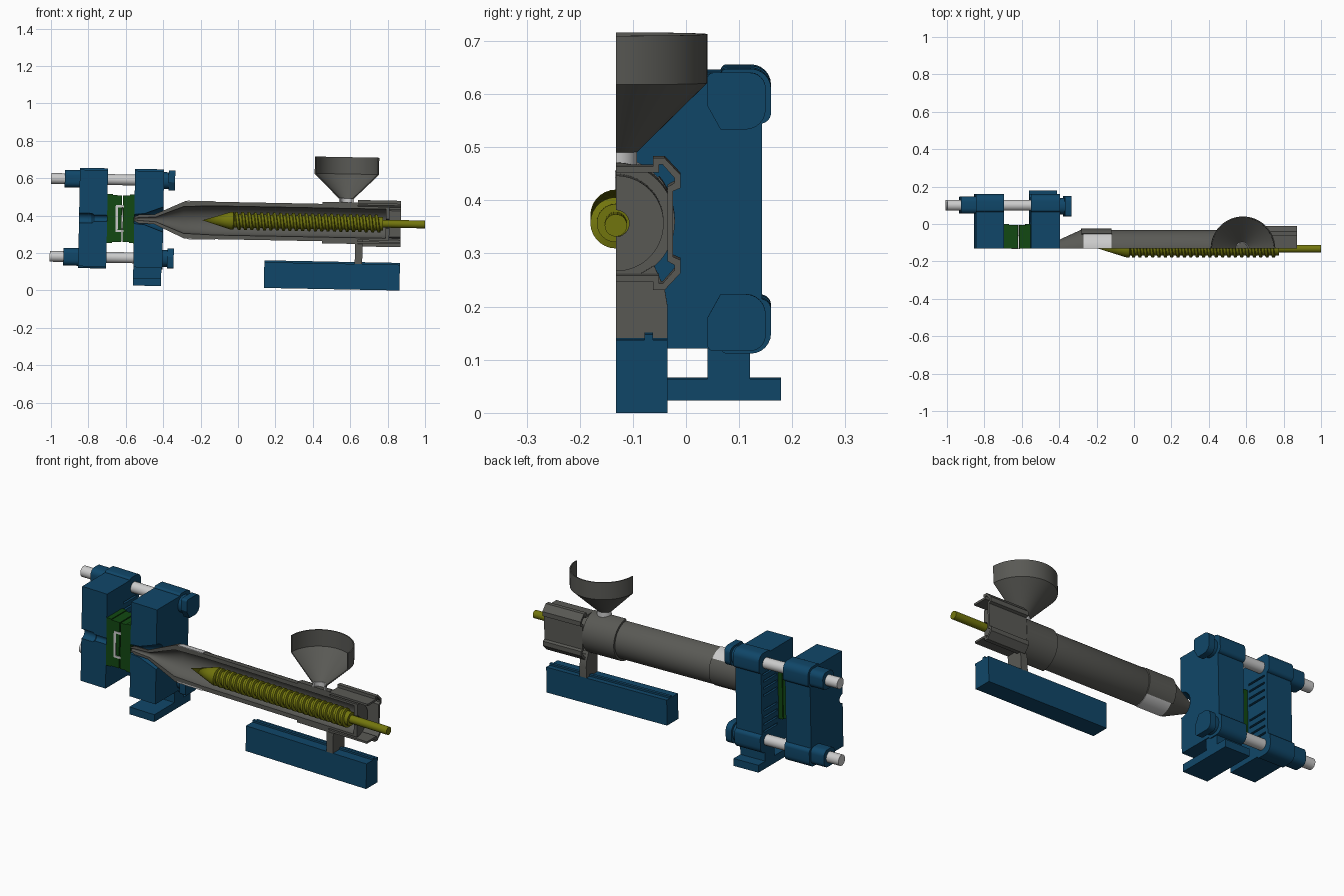
import bpy, bmesh
from math import sin, cos, pi

if "Cube" in bpy.data.objects:
    bpy.data.objects.remove(bpy.data.objects["Cube"])

CUT, AX = -0.132, 0.372          # section plane (y) and machine axis height (z)
TILT = 0.019                     # whole machine leans slightly towards +x


def mat(name, col):
    m = bpy.data.materials.new(name)
    m.diffuse_color = (*col, 1)
    m.use_nodes = True
    m.node_tree.nodes["Principled BSDF"].inputs["Base Color"].default_value = m.diffuse_color
    return m


BLUE = mat("blue_paint", (0.005, 0.062, 0.14))
STEEL = mat("dark_steel", (0.1, 0.1, 0.09))
GOLD = mat("screw_yellow", (0.17, 0.18, 0.004))
GREEN = mat("mould_green", (0.006, 0.065, 0.006))


def make(name, verts, faces, m=None):
    me = bpy.data.meshes.new(name)
    me.from_pydata(verts, [], faces)
    bm = bmesh.new()
    bm.from_mesh(me)
    bmesh.ops.remove_doubles(bm, verts=bm.verts, dist=1e-5)
    bmesh.ops.recalc_face_normals(bm, faces=bm.faces)
    bm.to_mesh(me)
    bm.free()
    ob = bpy.data.objects.new(name, me)
    bpy.context.collection.objects.link(ob)
    if m:
        me.materials.append(m)
    return ob


def lathe(name, prof, m=None, a0=-pi / 2, a1=pi / 2, segs=32, axis="X", cx=0, cy=CUT, cz=AX):
    """Revolve a closed (position, radius) profile; angles measured from +y."""
    full = abs(a1 - a0 - 2 * pi) < 1e-4
    n, verts, faces = len(prof), [], []
    for i in range(segs + 1):
        t = a0 + (a1 - a0) * i / segs
        for p, r in prof:
            if axis == "X":
                verts.append((p, cy + r * cos(t), cz + r * sin(t)))
            else:
                verts.append((cx + r * sin(t), cy + r * cos(t), p))
    for i in range(segs):
        for j in range(n):
            k = (j + 1) % n
            if prof[j][1] == 0 and prof[k][1] == 0:
                continue
            q = [i * n + j, i * n + k, (i + 1) * n + k, (i + 1) * n + j]
            if prof[j][1] == 0:
                q = q[:3]
            elif prof[k][1] == 0:
                q = [q[0], q[1], q[3]]
            faces.append(q)
    if not full:
        faces += [list(range(n)), [segs * n + j for j in range(n)]]
    return make(name, verts, faces, m)


def prism(name, pts, x0, x1, m=None):
    """Extrude a (y, z) outline along x."""
    n = len(pts)
    verts = [(x, y, z) for x in (x0, x1) for y, z in pts]
    faces = [list(range(n)), list(range(n, 2 * n))]
    faces += [[i, (i + 1) % n, n + (i + 1) % n, n + i] for i in range(n)]
    return make(name, verts, faces, m)


def rounded(y0, y1, z0, z1, radii, steps=6):
    """Rectangle with rounded corners: bottom-left, bottom-right, top-right, top-left."""
    out = []
    corners = [(y0, z0, 1, 1, pi), (y1, z0, -1, 1, 1.5 * pi), (y1, z1, -1, -1, 0), (y0, z1, 1, -1, pi / 2)]
    for (y, z, sy, sz, a), r in zip(corners, radii):
        for s in range(steps + 1 if r else 1):
            t = a + pi / 2 * s / steps
            out.append((y + sy * r + r * cos(t), z + sz * r + r * sin(t)))
    return out


def box(name, x0, x1, y0, y1, z0, z1, m=None):
    return prism(name, rounded(y0, y1, z0, z1, (0, 0, 0, 0)), x0, x1, m)


def cut(ob, cutter):
    cutter.hide_render = True
    md = ob.modifiers.new("cut", "BOOLEAN")
    md.object, md.operation, md.solver = cutter, "DIFFERENCE", "EXACT"
    bpy.context.view_layer.objects.active = ob
    bpy.ops.object.modifier_apply(modifier="cut")
    bpy.data.objects.remove(cutter)


def flip(pts, s):
    return [(y, AX + s * (z - AX)) for y, z in pts]


# platens with corner blocks, mounting slots and centre bores
RY, RZ = 0.10, 0.208
for name, x0, x1, face in (("moving_platen", -0.85, -0.70, -0.70), ("fixed_platen", -0.555, -0.40, -0.555)):
    body = box(name, x0, x1, CUT, 0.143, AX - 0.258, AX + 0.258, BLUE)
    for s in (-1, 1):
        for k in range(4):
            z = AX + s * (0.04 + 0.038 * k)
            cut(body, box("slot_cutter", face - 0.012, face + 0.012, 0.01, 0.125, z - 0.005, z + 0.005))
        prism(name + "_corner", flip(rounded(0.065, 0.16, AX + 0.165, AX + 0.268, (0, 0.02, 0.038, 0.012)), s),
              x0, x1, BLUE)
    if face == -0.70:
        prof = [(-0.9, 0), (-0.9, 0.026), (-0.78, 0.026), (-0.77, 0.017), (-0.65, 0.017), (-0.65, 0)]
    else:
        prof = [(-0.6, 0), (-0.6, 0.014), (-0.545, 0.026), (-0.5, 0.03), (-0.38, 0.075), (-0.38, 0)]
    cut(body, lathe("bore_cutter", prof, a0=-pi, a1=pi))

# foot under the fixed platen
box("platen_foot", -0.555, -0.405, CUT, 0.179, 0.016, 0.056, BLUE)
box("platen_leg", -0.555, -0.405, 0.04, 0.12, 0.05, 0.12, BLUE)

# tie bars with end caps
for s, tag in ((1, "upper"), (-1, "lower")):
    z = AX + s * RZ
    lathe(tag + "_tie_bar", [(-1.003, 0), (-1.003, 0.029), (-0.345, 0.029), (-0.345, 0)],
          a0=-pi, a1=pi, cy=RY, cz=z)
    prism(tag + "_left_cap", flip(rounded(0.055, 0.147, AX + RZ - 0.046, AX + RZ + 0.048, (0.03, 0.03, 0.03, 0.03)), s),
          -0.93, -0.85, BLUE)
    cap = [(0.065, AX + 0.155)] + rounded(0.04, 0.15, AX + 0.155, AX + 0.262, (0, 0.038, 0.03, 0.012))[1:] \
        + [(0.04, AX + 0.2)]
    prism(tag + "_right_cap", flip(cap, s), -0.375, -0.34, BLUE)
    prism(tag + "_right_collar", flip(rounded(0.05, 0.14, AX + RZ - 0.045, AX + RZ + 0.045, (0.04,) * 4), s),
          -0.40, -0.375, BLUE)

# mould halves, and the moulded cup between them
for name, x0, x1, h, y1 in (("moving_clamp_plate", -0.70, -0.672, 0.13, 0.0), ("moving_mould", -0.672, -0.622, 0.125, -0.006),
                            ("fixed_mould", -0.616, -0.58, 0.125, -0.006), ("fixed_clamp_plate", -0.58, -0.555, 0.13, 0.0)):
    box(name, x0, x1, CUT, y1, AX - h, AX + h, GREEN)
lathe("moulded_cup", [(-0.655, 0), (-0.655, 0.072), (-0.612, 0.072), (-0.612, 0.06), (-0.642, 0.06), (-0.642, 0)],
      cy=CUT - 0.002)

# sectioned barrel with nozzle, feed collar and end wall
lathe("barrel", [(-0.555, 0.012), (-0.53, 0.023), (-0.45, 0.025), (-0.285, 0.1), (0.45, 0.1), (0.45, 0.111),
                 (0.64, 0.111), (0.64, 0.09), (0.81, 0.09), (0.81, 0.025), (0.79, 0.025), (0.79, 0.078),
                 (-0.12, 0.078), (-0.29, 0.072), (-0.44, 0.013), (-0.55, 0.006)], STEEL, segs=40)

# heater band and its side cover
lathe("heater_band", [(-0.272, 0.095), (-0.272, 0.103), (-0.122, 0.103), (-0.122, 0.095)])
lathe("heater_cover", [(-0.282, 0.095), (-0.282, 0.107), (-0.12, 0.107), (-0.12, 0.095)], STEEL, -0.7, 0.7, 16)

# rear drive housing, a thin faceted shell
half = [(0, 0.108), (0.07, 0.108), (0.07, 0.124), (0.092, 0.124), (0.122, 0.092), (0.122, 0.068), (0.108, 0.062)]
inner = [(0, 0.097), (0.081, 0.097), (0.081, 0.112), (0.088, 0.112), (0.110, 0.087), (0.110, 0.077), (0.097, 0.07)]
outline = half + [(d, -z) for d, z in half[::-1]]
shell = outline + [(d, -z) for d, z in inner] + inner[::-1]
verts = [(x, CUT + d, AX + z) for x in (0.64, 0.87) for d, z in shell]
k, n = len(outline), len(shell)
faces = [[i, (i + 1) % n, n + (i + 1) % n, n + i] for i in range(n)]
for o in (0, n):
    faces += [[o + i, o + i + 1, o + n - 2 - i, o + n - 1 - i] for i in range(k - 1)]
make("drive_housing", verts, faces, STEEL)

# hopper (half shell) and its neck
lathe("hopper", [(0.502, 0.04), (0.632, 0.172), (0.724, 0.172), (0.724, 0.166), (0.634, 0.166), (0.502, 0.033)],
      STEEL, axis="Z", cx=0.577, segs=40)
lathe("hopper_neck", [(0.465, 0.04), (0.504, 0.04), (0.504, 0.03), (0.465, 0.03)], axis="Z", cx=0.577)

# machine base with guide rail, and the barrel pedestal
box("machine_base", 0.145, 0.87, CUT, -0.035, 0.0165, 0.154, BLUE)
box("guide_rail", 0.145, 0.87, -0.078, -0.062, 0.15, 0.164, BLUE)
prism("pedestal", [(CUT, 0.152), (-0.035, 0.152), (-0.035, 0.215), (-0.04, 0.245), (-0.06, 0.29), (-0.09, 0.272),
                   (CUT, 0.262)], 0.628, 0.668, STEEL)

# screw: core with point and drive shaft
lathe("screw_core", [(-0.19, 0), (-0.04, 0.047), (-0.025, 0.047), (-0.02, 0.036), (0.775, 0.036), (0.775, 0.021),
                     (1.0, 0.021), (1.0, 0)], GOLD, -pi, pi)

# screw flight: a tapered ridge swept along a helix
PITCH, TURNS, SEG = 0.034, 23, 28
ridge = [(0, 0.034), (0.005, 0.048), (0.017, 0.048), (0.022, 0.034)]
verts, faces = [], []
for i in range(TURNS * SEG + 1):
    t = 2 * pi * i / SEG
    x = -0.03 + PITCH * i / SEG
    verts += [(x + dx, CUT + r * cos(t), AX + r * sin(t)) for dx, r in ridge]
for i in range(TURNS * SEG):
    a, b = 4 * i, 4 * i + 4
    faces += [[a + j, a + (j + 1) % 4, b + (j + 1) % 4, b + j] for j in range(4)]
e = 4 * TURNS * SEG
faces += [[0, 1, 2, 3], [e, e + 1, e + 2, e + 3]]
make("screw_flight", verts, faces, GOLD)

# smooth round surfaces and apply the lean
for ob in bpy.context.scene.objects:
    ob.rotation_euler.y = TILT
    ob.location.x = -TILT * AX
    ob.select_set(True)
    bpy.context.view_layer.objects.active = ob
bpy.ops.object.shade_smooth_by_angle(angle=0.5)
